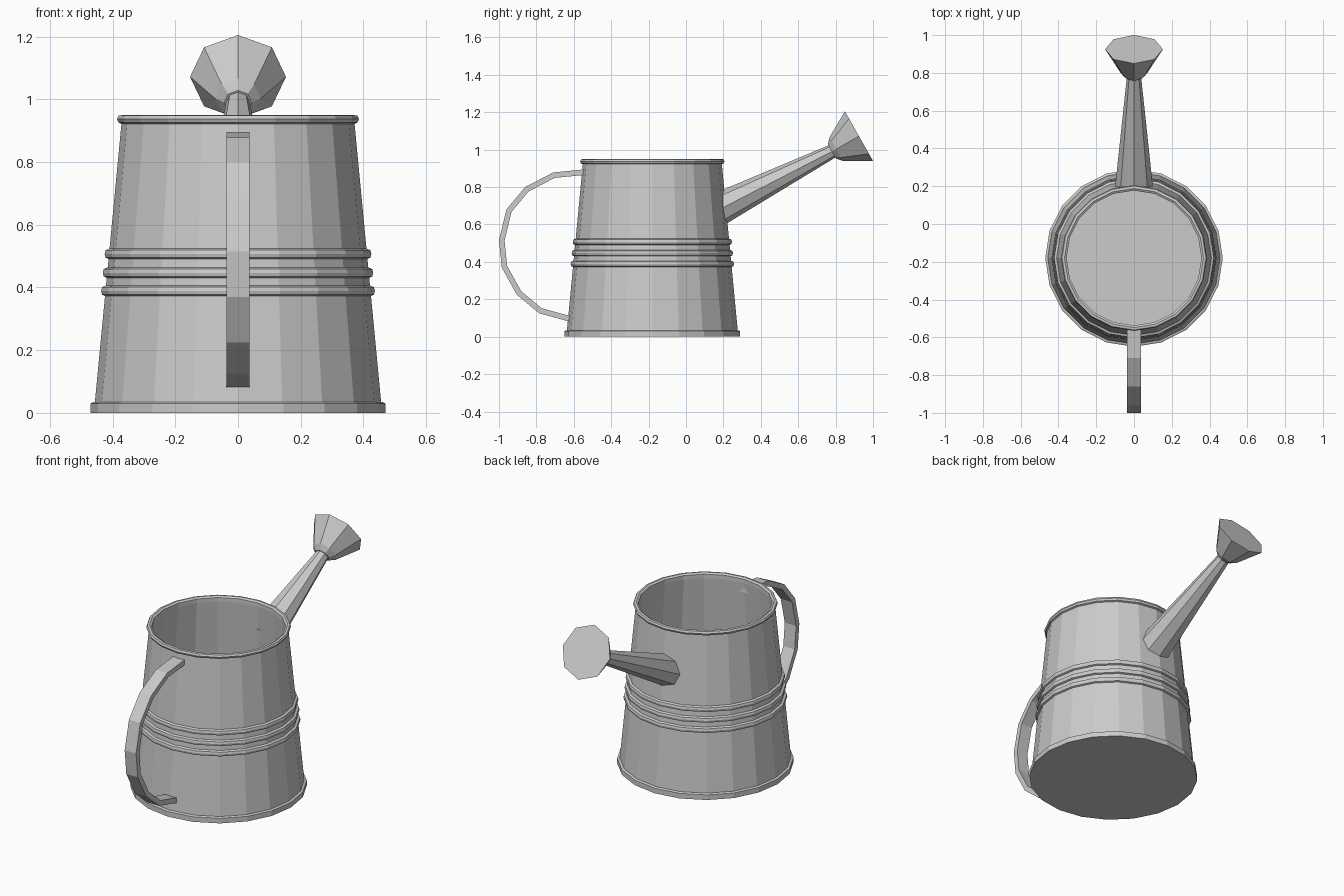
import bpy, bmesh
from math import sin, cos, pi, radians
from mathutils import Vector

if "Cube" in bpy.data.objects:
    bpy.data.objects.remove(bpy.data.objects["Cube"])


def loft(name, rings):
    """Skin a list of equal-length point rings and cap both ends."""
    bm = bmesh.new()
    vs = [[bm.verts.new(p) for p in r] for r in rings]
    n = len(vs[0])
    for a, b in zip(vs, vs[1:]):
        for i in range(n):
            j = (i + 1) % n
            bm.faces.new((a[i], a[j], b[j], b[i]))
    bm.faces.new(vs[0][::-1])
    bm.faces.new(vs[-1])
    bmesh.ops.recalc_face_normals(bm, faces=bm.faces)
    me = bpy.data.meshes.new(name)
    bm.to_mesh(me)
    bm.free()
    ob = bpy.data.objects.new(name, me)
    bpy.context.collection.objects.link(ob)
    return ob


def ring(center, u, v, n):
    """Ring of n points around center; u and v are the radius vectors."""
    c, u, v = Vector(center), Vector(u), Vector(v)
    return [c + u * cos(2 * pi * i / n) + v * sin(2 * pi * i / n) for i in range(n)]


def wall(z):
    return 0.457 - 0.0955 * (z - 0.03)


# Can: turned profile with foot, three raised bands, rolled rim and hollow inside
profile = [(0.47, 0), (0.47, 0.03), (0.462, 0.034), (wall(0.034), 0.034)]
for z in (0.373, 0.431, 0.491):
    r = wall(z + 0.016)
    profile += [(wall(z), z), (r + 0.011, z + 0.004), (r + 0.014, z + 0.016),
                (r + 0.011, z + 0.028), (wall(z + 0.033), z + 0.033)]
profile += [(wall(0.922), 0.922), (0.381, 0.926), (0.386, 0.937), (0.381, 0.948),
            (0.368, 0.95), (0.357, 0.943), (0.357, 0.92), (0.443, 0.02)]
loft("can_body", [ring((0, -0.18, z), (r, 0, 0), (0, r, 0), 20) for r, z in profile])

# Handle: flat strap swept along a bent path at the front
outer = [(-0.54, 0.895), (-0.71, 0.878), (-0.86, 0.80), (-0.96, 0.68), (-1.0, 0.515),
         (-0.985, 0.37), (-0.905, 0.225), (-0.785, 0.125), (-0.62, 0.08)]
pts = [Vector(p) for p in outer]
w, t = 0.037, 0.03
strap = []
for i, p in enumerate(pts):
    d = (pts[min(i + 1, len(pts) - 1)] - pts[max(i - 1, 0)]).normalized()
    q = p + Vector((-d.y, d.x)) * t
    strap.append([(-w, p.x, p.y), (w, p.x, p.y), (w, q.x, q.y), (-w, q.x, q.y)])
loft("handle", strap)

# Axis of the sprinkler head, tilted up 30 degrees
a = radians(29.5)
axis = Vector((0, cos(a), sin(a)))
up = Vector((0, -sin(a), cos(a)))
face = Vector((0, 0.925, 1.072))


def head_ring(dist, r):
    return ring(face + axis * dist, up * r, (r, 0, 0), 8)


# Spout: tapered octagonal tube, base lying against the can wall
base = ring((0, 0.197, 0.69), (0, -0.009, 0.092), (0.1, 0, 0), 8)
loft("spout", [base, head_ring(-0.16, 0.037)])

# Sprinkler head: collar and flared cone with flat face
loft("sprinkler_head", [head_ring(d, r) for d, r in
                        ((-0.166, 0.044), (-0.14, 0.073), (0, 0.153))])
